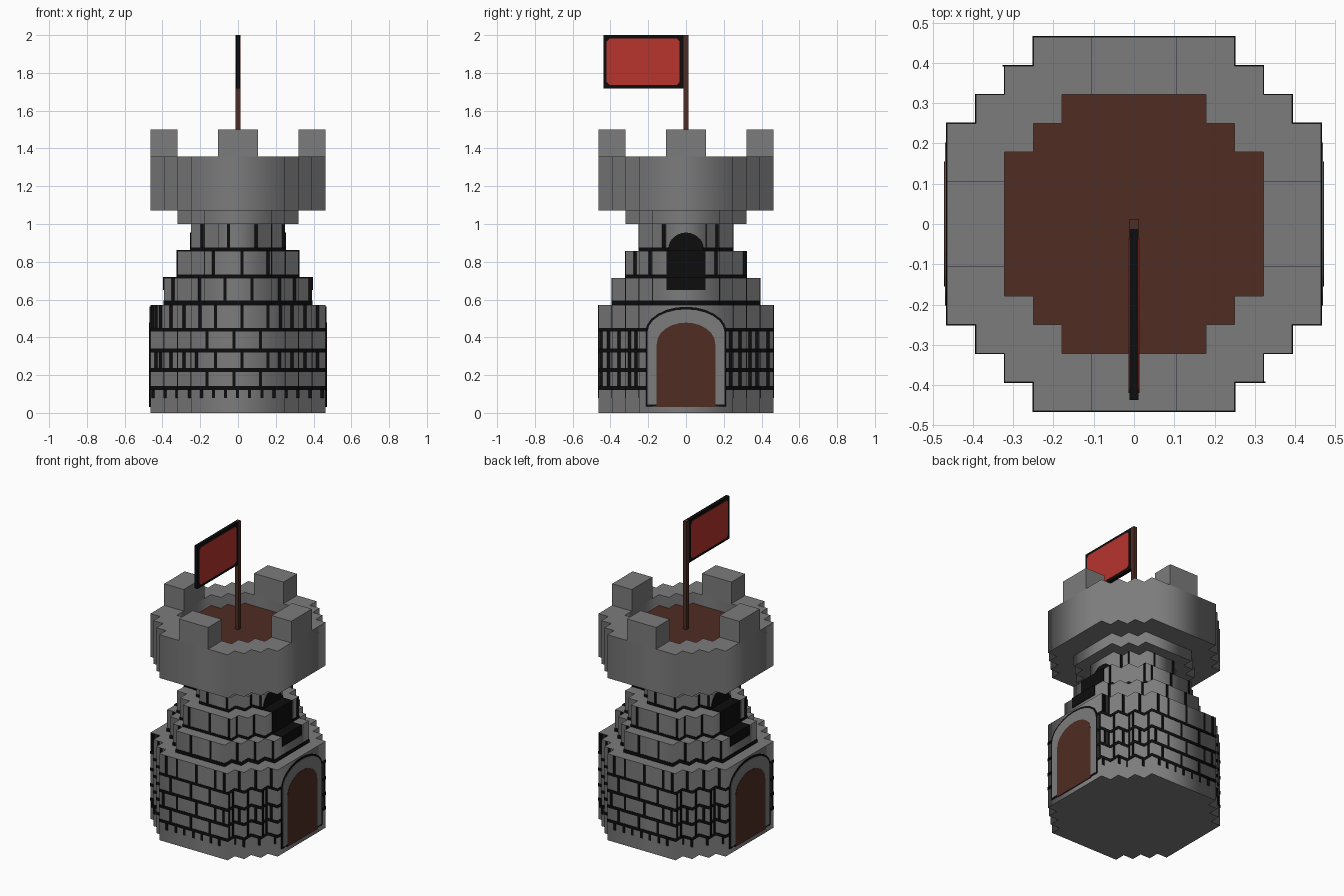
import bpy, bmesh, math
from mathutils import Matrix

if "Cube" in bpy.data.objects:
    bpy.data.objects.remove(bpy.data.objects["Cube"])

V = 2 / 28  # one block


def material(name, rgb):
    m = bpy.data.materials.new(name)
    m.diffuse_color = (*rgb, 1)
    m.use_nodes = True
    m.node_tree.nodes["Principled BSDF"].inputs["Base Color"].default_value = m.diffuse_color
    return m


STONE = material("stone grey", (0.2, 0.2, 0.2))
BLACK = material("mortar black", (0.004, 0.004, 0.004))
WOOD = material("dark wood", (0.08, 0.026, 0.017))
RED = material("flag red", (0.48, 0.035, 0.027))


def side(k):
    """Rotation from the front side to side k (1 = right)."""
    return Matrix.Rotation(k * math.pi / 2, 4, 'Z')


def add_object(name, mesh, mat):
    mesh.materials.clear()
    mesh.materials.append(mat)
    ob = bpy.data.objects.new(name, mesh)
    bpy.context.collection.objects.link(ob)
    return ob


def prism(name, loops, z0, z1, mat, matrix=Matrix()):
    """Extrude flat outlines; a second loop cuts a hole."""
    cu = bpy.data.curves.new(name, 'CURVE')
    cu.dimensions = '2D'
    cu.fill_mode = 'BOTH'
    cu.extrude = (z1 - z0) / 2
    for pts in loops:
        s = cu.splines.new('POLY')
        s.points.add(len(pts) - 1)
        for p, (x, y) in zip(s.points, pts):
            p.co = (x, y, 0, 1)
        s.use_cyclic_u = True
    tmp = bpy.data.objects.new(name, cu)
    bpy.context.collection.objects.link(tmp)
    bpy.context.view_layer.update()
    dg = bpy.context.evaluated_depsgraph_get()
    mesh = bpy.data.meshes.new_from_object(tmp.evaluated_get(dg))
    bpy.data.objects.remove(tmp)
    mesh.transform(matrix @ Matrix.Translation((0, 0, (z0 + z1) / 2)))
    bm = bmesh.new()
    bm.from_mesh(mesh)
    bmesh.ops.remove_doubles(bm, verts=bm.verts, dist=1e-5)
    bmesh.ops.recalc_face_normals(bm, faces=bm.faces)
    bm.to_mesh(mesh)
    bm.free()
    return add_object(name, mesh, mat)


def disc(h, f, grow=0.0):
    """Stepped block circle: half width h, half flat side f, in blocks."""
    quad = [(h, f)]
    for i in range(int(h - f)):
        quad += [(h - i - 1, f + i), (h - i - 1, f + i + 1)]
    pts = []
    for k in range(4):
        for x, y in quad:
            x, y = x * V + grow, y * V + grow
            for _ in range(k):
                x, y = -y, x
            pts.append((x, y))
    return pts


def boxes(name, specs, mat):
    """Boxes given as (side, u0, u1, depth0, depth1, z0, z1)."""
    bm = bmesh.new()
    for k, u0, u1, d0, d1, z0, z1 in specs:
        m = (side(k) @ Matrix.Translation(((u0 + u1) / 2, -(d0 + d1) / 2, (z0 + z1) / 2))
             @ Matrix.Diagonal((u1 - u0, d1 - d0, z1 - z0, 1)))
        bmesh.ops.create_cube(bm, size=1, matrix=m)
    mesh = bpy.data.meshes.new(name)
    bm.to_mesh(mesh)
    bm.free()
    return add_object(name, mesh, mat)


def arch(w, z0, spring, top, n=12):
    return [(-w, z0), (w, z0)] + [
        (w * math.cos(math.pi * i / n), spring + (top - spring) * math.sin(math.pi * i / n))
        for i in range(n + 1)]


def plate(name, k, pts, d0, d1, mat):
    """Upright plate on side k between two depths."""
    prism(name, [pts], d0, d1, mat, side(k) @ Matrix.Rotation(math.pi / 2, 4, 'X'))


# Stepped tower body: (half width, half flat, bottom, top) in blocks
TIERS = [(6.5, 3.5, 0, 8), (5.5, 2.5, 8, 10), (4.5, 2.5, 10, 12), (3.5, 1.5, 12, 14)]
for i, (h, f, a, b) in enumerate(TIERS):
    prism(f"tower_tier_{i + 1}", [disc(h, f)], a * V, b * V, STONE)
prism("parapet_collar", [disc(4.5, 2.5)], 14 * V, 15 * V, STONE)

# Parapet, its floor and four merlons
prism("parapet", [disc(6.5, 3.5), disc(4.5, 2.5)], 15 * V, 19 * V, STONE)
prism("roof_floor", [disc(4.5, 2.5)], 15 * V, 18 * V, WOOD)
boxes("merlons", [(k, -1.5 * V, 1.5 * V, 4.5 * V, 6.5 * V, 19 * V, 21 * V) for k in range(4)], STONE)

# Horizontal mortar bands: (tier, bottom, top)
BANDS = [(0, .122, .142), (0, .217, .237), (0, .32, .34), (0, .432, .45),
         (1, .572, .595), (2, .715, .732), (3, .858, .875)]
for i, (t, z0, z1) in enumerate(BANDS):
    h, f = TIERS[t][:2]
    prism(f"mortar_band_{i + 1}", [disc(h, f, .002), disc(h, f, -.002)], z0, z1, BLACK)

# Vertical mortar joints: (tier, bottom, top, positions)
stairs = [-.435, -.41, -.355, -.285, .285, .355, .42]
doorside = [-.45, -.41, -.355, -.3, -.265, .235, .285, .34, .375, .435]
FRONT = [
    (0, .08, .13, [-.45 + .064 * i for i in range(15)]),
    (0, .14, .22, [-.165, -.02, .12]),
    (0, .235, .325, stairs + [-.22, -.12, .02, .16, .22]),
    (0, .335, .435, [-.165, -.02, .12]),
    (0, .445, .571, [-.452] + stairs + [-.2, -.12, .02, .16, .225]),
    (1, .59, .714, [-.345, -.205, -.07, .075, .22, .3, .382]),
    (2, .73, .857, [-.13, .02, .16]),
    (3, .87, 1.0, [-.19, -.05, .095, .24])]
RIGHT = [
    (0, .14, .22, doorside), (0, .235, .325, doorside), (0, .335, .435, doorside),
    (2, .73, .857, [-.27, -.19, .16, .31]),
    (3, .87, 1.0, [-.12, .165])]


def depth(t, u):
    h, f = TIERS[t][:2]
    return (h - max(0, math.ceil(abs(u) / V - f))) * V


joints = []
for k in range(4):
    for t, z0, z1, us in (RIGHT if k % 2 else FRONT):
        for u in us:
            d = depth(t, u)
            joints.append((k, u - .008, u + .008, d - .002, d + .002, z0, z1))
boxes("mortar_joints", joints, BLACK)

# Doors and stepped windows on the right and left sides
D = 6.5 * V
for k, name in ((1, "right"), (3, "left")):
    plate(name + "_door_outline", k, arch(.213, .035, .43, .562), D - .001, D + .003, BLACK)
    plate(name + "_door_surround", k, arch(.203, .045, .43, .548), D, D + .005, STONE)
    plate(name + "_door", k, arch(.155, .03, .365, .478), D, D + .007, WOOD)
    w = 1.45 * V
    boxes(name + "_window_steps", [
        (k, -w, w, 4.4 * V, 5.5 * V + .004, .65, 10 * V + .004),
        (k, -w, w, 3.4 * V, 4.5 * V + .004, 10 * V, 12 * V + .004)], BLACK)
    plate(name + "_window_arch", k, arch(w * .9, .85, .865, .955), 3.5 * V - .002, 3.5 * V + .004, BLACK)

# Flag pole and flag
boxes("flag_pole", [(0, -.012, .012, -.012, .012, 18 * V, 2.0)], WOOD)
boxes("flag_border", [(0, -.0115, .0115, .008, .437, 1.718, 2.0)], BLACK)
c = .015
u0, u1, v0, v1 = -.42, -.035, 1.736, 1.982
panel = [(u0 + c, v0), (u1 - c, v0), (u1, v0 + c), (u1, v1 - c),
         (u1 - c, v1), (u0 + c, v1), (u0, v1 - c), (u0, v0 + c)]
for k, pts in ((1, panel), (3, [(-u, v) for u, v in panel])):
    plate(f"flag_panel_{k}", k, pts, .010, .0135, RED)
